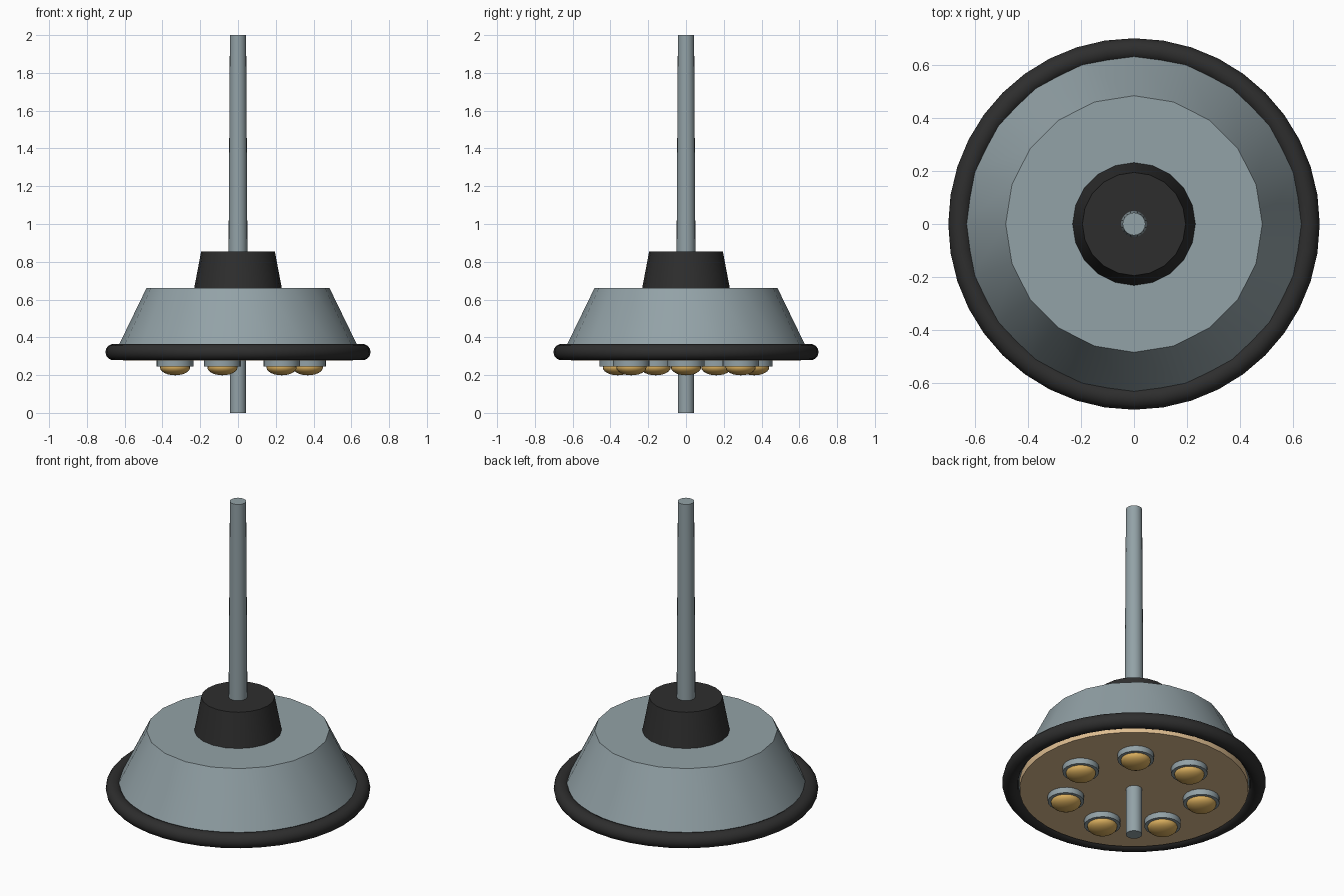
import bpy
from math import cos, sin, pi, radians

cube = bpy.data.objects.get("Cube")
if cube:
    bpy.data.objects.remove(cube, do_unlink=True)


def material(name, rgb):
    mat = bpy.data.materials.new(name)
    mat.use_nodes = True
    mat.diffuse_color = (*rgb, 1)
    mat.node_tree.nodes["Principled BSDF"].inputs["Base Color"].default_value = (*rgb, 1)
    return mat


GREY = material("blue_grey_metal", (0.29, 0.36, 0.385))
BLACK = material("black_rubber", (0.027, 0.027, 0.027))
TAN = material("tan_underside", (0.73, 0.51, 0.28))
GOLD = material("golden_bulb", (0.69, 0.42, 0.11))


def finish(name, mat):
    obj = bpy.context.object
    obj.name = name
    obj.data.materials.append(mat)
    bpy.ops.object.shade_smooth_by_angle(angle=radians(35))
    return obj


def frustum(name, mat, r_low, r_high, z_low, z_high, x=0, y=0, sides=20):
    """Upright cylinder or cut cone between two heights."""
    bpy.ops.mesh.primitive_cone_add(
        vertices=sides, radius1=r_low, radius2=r_high, depth=z_high - z_low,
        location=(x, y, (z_low + z_high) / 2), rotation=(0, 0, pi / 2))
    return finish(name, mat)


# Body, collar and underside plate
frustum("body_shell", GREY, 0.65, 0.485, 0.32, 0.66)
frustum("top_collar", BLACK, 0.232, 0.195, 0.66, 0.855)
frustum("underside_plate", TAN, 0.61, 0.61, 0.278, 0.33, sides=40)

# Central rod, tapering upward, with a short stub below
frustum("upper_rod", GREY, 0.05, 0.043, 0.85, 2.0)
frustum("lower_rod", GREY, 0.043, 0.043, 0.0, 0.29)

# Rubber bumper around the lower edge
bpy.ops.mesh.primitive_torus_add(major_radius=0.659, minor_radius=0.043,
                                 major_segments=40, minor_segments=14,
                                 location=(0, 0, 0.322))
finish("bumper_ring", BLACK)

# Seven bulbs in round holders
COUNT = 7
for i in range(COUNT):
    a = 2 * pi * i / COUNT
    x, y = 0.37 * cos(a), 0.37 * sin(a)
    frustum(f"bulb_holder_{i + 1}", GREY, 0.097, 0.097, 0.245, 0.285, x, y)
    bpy.ops.mesh.primitive_uv_sphere_add(segments=20, ring_count=12, radius=1,
                                         location=(x, y, 0.241))
    bpy.context.object.scale = (0.08, 0.08, 0.042)
    finish(f"bulb_{i + 1}", GOLD)
